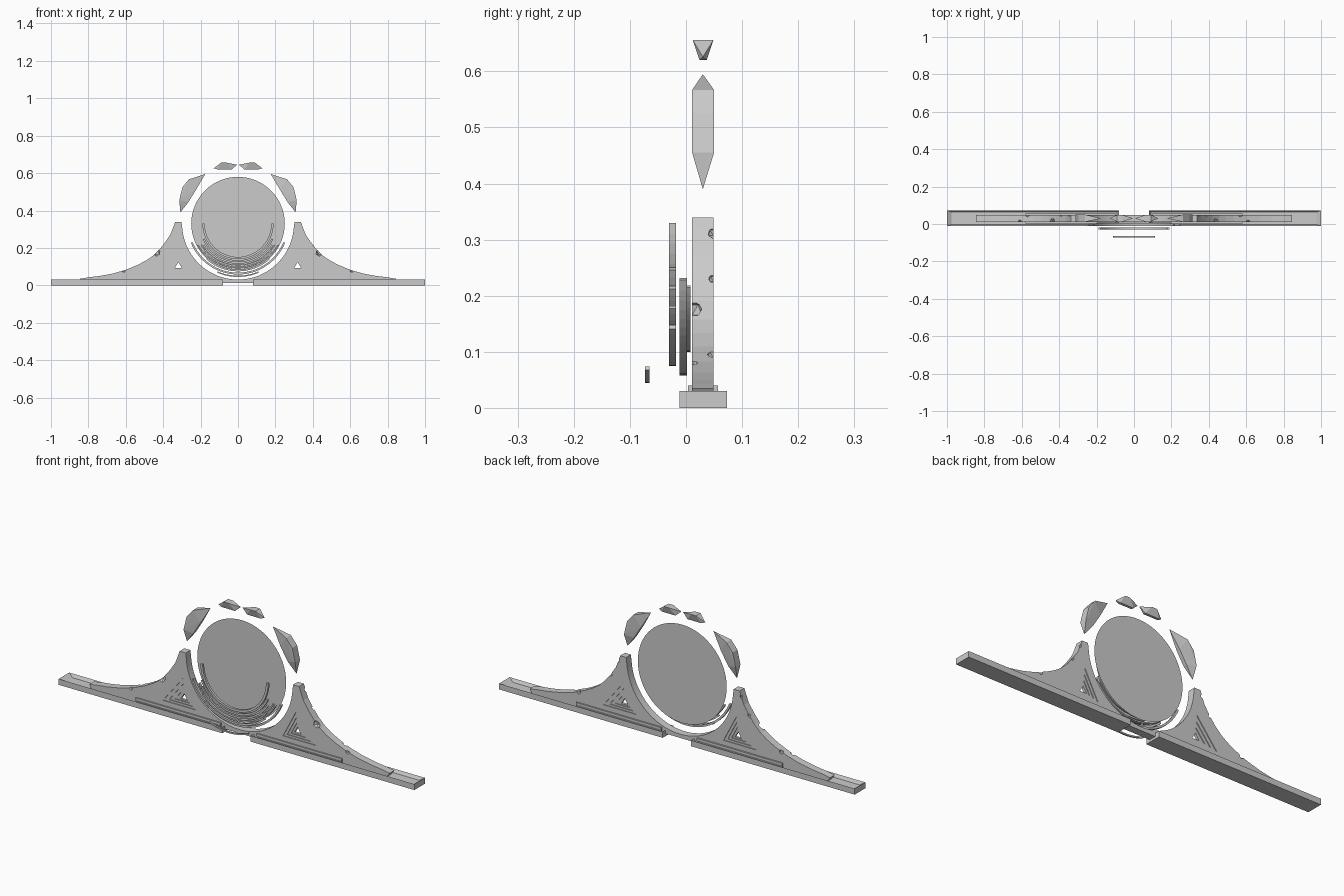
import bpy, bmesh, math
from mathutils import Vector

if "Cube" in bpy.data.objects:
    bpy.data.objects.remove(bpy.data.objects["Cube"])

grey = bpy.data.materials.new("stone grey")
grey.diffuse_color = (0.6, 0.6, 0.6, 1)
grey.use_nodes = True
grey.node_tree.nodes["Principled BSDF"].inputs["Base Color"].default_value = grey.diffuse_color
CZ = 0.33  # height of the disc centre


def finish(name, bm):
    bmesh.ops.recalc_face_normals(bm, faces=bm.faces)
    me = bpy.data.meshes.new(name)
    bm.to_mesh(me)
    bm.free()
    me.materials.append(grey)
    ob = bpy.data.objects.new(name, me)
    bpy.context.collection.objects.link(ob)
    return ob


def add_prism(bm, pts, y0, y1):
    """Extrude an x/z outline from y0 to y1."""
    f = bm.faces.new([bm.verts.new((x, y0, z)) for x, z in pts])
    r = bmesh.ops.extrude_face_region(bm, geom=[f])
    vs = [v for v in r["geom"] if isinstance(v, bmesh.types.BMVert)]
    bmesh.ops.translate(bm, verts=vs, vec=(0, y1 - y0, 0))


def prism(name, pts, y0, y1):
    bm = bmesh.new()
    add_prism(bm, pts, y0, y1)
    return finish(name, bm)


def cut(ob, cutter):
    cutter.hide_render = True
    cutter.hide_viewport = True
    m = ob.modifiers.new("cut", "BOOLEAN")
    m.operation, m.solver, m.object = "DIFFERENCE", "EXACT", cutter


def arc_pts(r, a0, a1, n):
    """Points round the disc centre, angle measured from straight down."""
    out = []
    for i in range(n + 1):
        a = math.radians(a0 + (a1 - a0) * i / n)
        out.append((r * math.sin(a), CZ - r * math.cos(a)))
    return out


def hull(name, pts):
    bm = bmesh.new()
    for p in pts:
        bm.verts.new(p)
    r = bmesh.ops.convex_hull(bm, input=bm.verts)
    junk = {g for g in r["geom_interior"] + r["geom_unused"]
            if isinstance(g, bmesh.types.BMVert)}
    bmesh.ops.delete(bm, geom=list(junk), context="VERTS")
    return finish(name, bm)


def scaled(pts, c, s):
    return [(c[0] + (x - c[0]) * s, c[1] + (z - c[1]) * s) for x, z in pts]


# Thin round disc
bm = bmesh.new()
bmesh.ops.create_circle(bm, cap_ends=True, segments=64, radius=0.25)
for v in bm.verts:
    v.co = Vector((v.co.x, 0.03, CZ + v.co.y))
finish("disc", bm)

# Curved strips in front of the disc: outer radius, width, half angle, y range
strips = [(0.190, 0.012, 90, -0.030, -0.018), (0.206, 0.010, 66, -0.030, -0.018),
          (0.222, 0.010, 58, -0.030, -0.018), (0.238, 0.008, 50, -0.030, -0.018),
          (0.255, 0.010, 42, -0.030, -0.018), (0.272, 0.010, 68, -0.012, 0.002),
          (0.246, 0.007, 62, -0.012, 0.002), (0.230, 0.007, 60, 0.002, 0.008),
          (0.285, 0.007, 23, -0.073, -0.065)]
for i, (r, w, a, y0, y1) in enumerate(strips):
    prism(f"curved_strip_{i + 1}",
          arc_pts(r, -a, a, 32) + arc_pts(r - w, a, -a, 32), y0, y1)

for s, side in ((1, "right"), (-1, "left")):
    # Base tray with a sunken floor
    bm = bmesh.new()
    bmesh.ops.create_cube(bm, size=1)
    for v in bm.verts:
        v.co = Vector((s * (0.54 + v.co.x * 0.92), 0.0305 + v.co.y * 0.085,
                       0.015 + v.co.z * 0.03))
    bmesh.ops.recalc_face_normals(bm, faces=bm.faces)
    top = [f for f in bm.faces if f.normal.z > 0.9]
    bmesh.ops.inset_region(bm, faces=top, thickness=0.014)
    for v in top[0].verts:
        v.co.z -= 0.016
        if abs(v.co.x) > 0.9:
            v.co.x = s * 0.975
    finish(f"base_tray_{side}", bm)

    # Plinth strip under the bracket
    hull(f"plinth_{side}", [(s * x, y, z) for x, y, z in
         [(a, b, 0.012) for a in (0.1, 0.58) for b in (0.012, 0.05)] +
         [(a, b, c) for a in (0.1, 0.58) for b in (0.004, 0.057) for c in (0.03, 0.04)]])

    # Curved bracket sweeping from the base up to the horn
    outline = [(0, 0.012), (0.10, 0.012), (0.83, 0.014), (0.845, 0.035), (0.80, 0.043),
               (0.74, 0.05), (0.67, 0.063), (0.60, 0.083), (0.535, 0.110), (0.49, 0.134),
               (0.455, 0.158), (0.42, 0.192), (0.39, 0.23), (0.36, 0.275), (0.343, 0.32),
               (0.336, 0.34), (0.302, 0.34)]
    outline += [(x, z) for x, z in arc_pts(0.299, 85, 0, 24)]
    bracket = prism(f"bracket_{side}", [(s * x, z) for x, z in outline], 0.011, 0.049)

    # Triangular window, stepped recesses and chipped edges
    tri = [(s * 0.245, 0.065), (s * 0.43, 0.065), (s * 0.318, 0.205)]
    c = (s * 0.318, 0.102)
    for k, (scale, depth) in enumerate(((1.0, 0.004), (0.72, 0.008), (0.45, 0.012))):
        for y0, y1, face in ((-0.01, 0.011 + depth, "front"),
                             (0.049 - depth, 0.07, "back")):
            cut(bracket, prism(f"recess_cutter_{side}_{face}_{k}",
                               scaled(tri, c, scale), y0, y1))
    cut(bracket, prism(f"window_cutter_{side}",
        [(s * 0.30, 0.092), (s * 0.338, 0.092), (s * 0.319, 0.124)], -0.02, 0.08))
    for k, (x, z, y, r) in enumerate(((0.435, 0.175, 0.011, 0.02), (0.348, 0.312, 0.049, 0.011),
                                      (0.39, 0.23, 0.049, 0.01), (0.61, 0.08, 0.011, 0.012),
                                      (0.57, 0.095, 0.049, 0.013))):
        bm = bmesh.new()
        bmesh.ops.create_icosphere(bm, subdivisions=1, radius=r)
        for v in bm.verts:
            v.co += Vector((s * x, y, z))
        cut(bracket, finish(f"chip_cutter_{side}_{k}", bm))

    # Large faceted shard beside the disc
    pts = [(0.308, 0.03, 0.39), (0.175, 0.03, 0.595)]
    for x, z in ((0.314, 0.455), (0.297, 0.525), (0.262, 0.567)):
        pts += [(x, 0.011, z), (x, 0.05, z)]
    for x, z in ((0.265, 0.445), (0.225, 0.51)):
        pts += [(x, 0.02, z), (x, 0.04, z)]
    hull(f"side_shard_{side}", [(s * x, y, z) for x, y, z in pts])

    # Small faceted shard above the disc
    pts = [(0.13, 0.03, 0.626), (0.005, 0.03, 0.645)]
    for x in (0.09, 0.062):
        pts += [(x, 0.012, 0.656), (x, 0.049, 0.656)]
    for x in (0.11, 0.034):
        pts += [(x, 0.024, 0.62), (x, 0.037, 0.62)]
    hull(f"top_shard_{side}", [(s * x, y, z) for x, y, z in pts])
